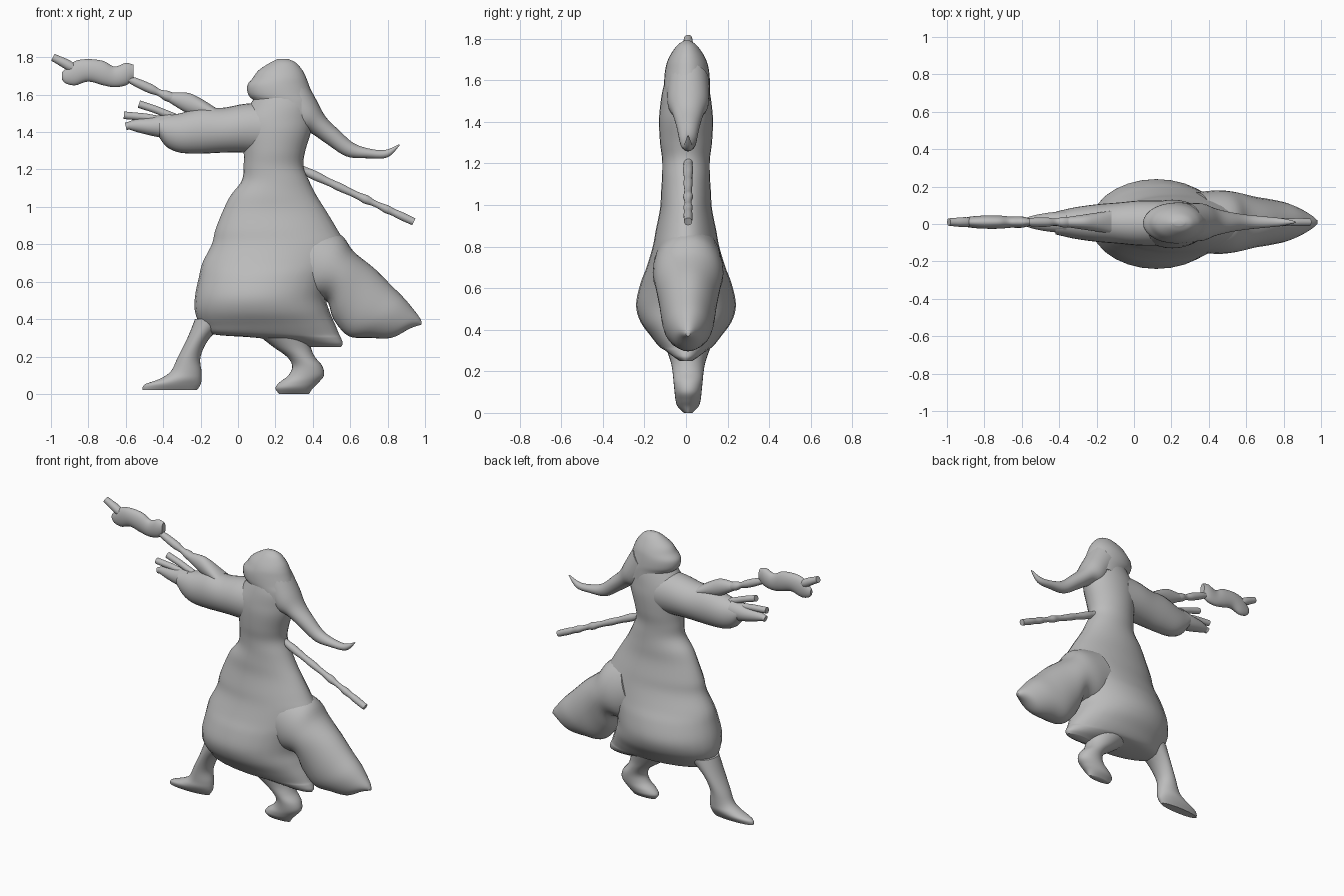
import bpy
import bmesh
import math
import random
from mathutils import Vector

random.seed(4)
SIDES = 28
STEPS = 5

default_cube = bpy.data.objects.get("Cube")
if default_cube:
    bpy.data.objects.remove(default_cube, do_unlink=True)

# One plain grey for the whole figure
stone = bpy.data.materials.new("stone grey")
stone.use_nodes = True
grey = (.5, .5, .5, 1)
stone.diffuse_color = grey
stone.node_tree.nodes["Principled BSDF"].inputs["Base Color"].default_value = grey


def smooth_between(before, start, end, after, t):
    """Catmull-Rom blend of one number between start and end."""
    slope_in = (end - before) / 2
    slope_out = (after - start) / 2
    rest = t * t * (3 - 2 * t)
    return (start + (end - start) * rest
            + slope_in * t * (1 - t) ** 2
            - slope_out * t * t * (1 - t))


def refine(sections):
    """Add smooth in-between sections along a loft."""
    last = len(sections) - 1
    result = []
    for i in range(last):
        before, after = sections[max(i - 1, 0)], sections[min(i + 2, last)]
        for step in range(STEPS):
            result.append([smooth_between(*values, step / STEPS) for values in
                           zip(before, sections[i], sections[i + 1], after)])
    result.append(list(sections[last]))
    return result


def loft(name, sections, y_shift=0):
    """Skin oval sections given as edge point, opposite edge point and half depth."""
    bm = bmesh.new()
    rings = []
    for xa, za, xb, zb, depth in refine(sections):
        edge_a, edge_b = Vector((xa, 0, za)), Vector((xb, 0, zb))
        middle, reach = (edge_a + edge_b) / 2, (edge_b - edge_a) / 2
        ring = []
        for k in range(SIDES):
            angle = math.tau * k / SIDES
            point = middle + reach * math.cos(angle)
            point.y = y_shift + depth * math.sin(angle)
            ring.append(bm.verts.new(point))
        rings.append(ring)
    for lower, upper in zip(rings, rings[1:]):
        for k in range(SIDES):
            n = (k + 1) % SIDES
            bm.faces.new((lower[k], lower[n], upper[n], upper[k]))
    bm.faces.new(rings[0][::-1])
    bm.faces.new(rings[-1])
    bmesh.ops.recalc_face_normals(bm, faces=bm.faces)
    mesh = bpy.data.meshes.new(name)
    bm.to_mesh(mesh)
    bm.free()
    mesh.materials.append(stone)
    part = bpy.data.objects.new(name, mesh)
    bpy.context.collection.objects.link(part)
    bpy.ops.object.select_all(action="DESELECT")
    part.select_set(True)
    bpy.context.view_layer.objects.active = part
    bpy.ops.object.shade_smooth_by_angle(angle=math.radians(50))
    return part


def stacked(name, rows, y_shift=0):
    """Loft upward through level rows: height, left edge, right edge, half depth."""
    return loft(name, [(a, z, b, z, d) for z, a, b, d in rows], y_shift)


def sideways(name, columns, y_shift=0):
    """Loft along x through upright columns: x, bottom, top, half depth."""
    return loft(name, [(x, a, x, b, d) for x, a, b, d in columns], y_shift)


def rod(name, points, radius, y_shift=.01, knobs=0.0):
    """Thin rod through (x, z) points, with optional random knobbly thickness."""
    sections = []
    for start, end in zip(points, points[1:]):
        a, b = Vector(start), Vector(end)
        across = Vector((a.y - b.y, b.x - a.x)).normalized()
        count = max(2, round((b - a).length / .04))
        for i in range(count + 1):
            if i == 0 and sections:
                continue
            r = radius * (1 + random.uniform(-knobs, knobs))
            p = a.lerp(b, i / count)
            sections.append((*(p + across * r), *(p - across * r), r))
    return loft(name, sections, y_shift)


# Robe: flared skirt rising into the waist and shoulders
stacked("robe", [
    (.25, .35, .55, .03), (.27, .3, .56, .06), (.3, .1, .55, .1),
    (.32, -.14, .54, .13), (.37, -.2, .52, .17), (.44, -.23, .49, .22),
    (.52, -.23, .47, .24), (.62, -.21, .5, .22), (.7, -.19, .55, .19),
    (.8, -.14, .57, .16), (.88, -.12, .53, .145), (.98, -.08, .47, .125),
    (1.06, -.04, .42, .12), (1.14, .02, .38, .115), (1.22, .03, .35, .115),
    (1.3, .03, .36, .125), (1.4, .02, .39, .13), (1.47, .02, .4, .125),
    (1.54, .06, .4, .115), (1.6, .1, .37, .1)])

# Robe tail blown out to the left
loft("robe_tail", [
    (.25, .55, .42, .9, .16), (.35, .5, .55, .85, .17),
    (.47, .5, .62, .76, .16), (.51, .4, .73, .67, .14),
    (.59, .31, .82, .58, .125), (.7, .3, .89, .51, .105),
    (.82, .3, .94, .45, .07), (.92, .35, .97, .41, .035),
    (.98, .37, .98, .39, .01)], .01)

# Hood with its long trailing tip
stacked("hood", [
    (1.5, .12, .42, .11), (1.56, .09, .42, .11), (1.6, .055, .4, .11),
    (1.65, .05, .38, .105), (1.69, .08, .365, .095), (1.73, .11, .345, .075),
    (1.77, .17, .31, .045), (1.79, .21, .27, .015)], .005)
loft("hood_tip", [
    (.2, 1.52, .36, 1.68, .1), (.3, 1.42, .42, 1.57, .1),
    (.38, 1.4, .47, 1.48, .075), (.47, 1.34, .54, 1.41, .055),
    (.58, 1.27, .62, 1.34, .04), (.69, 1.26, .71, 1.31, .03),
    (.8, 1.265, .79, 1.305, .02), (.865, 1.33, .86, 1.335, .004)], .01)

# Raised right arm with a wide sleeve and open hand
sideways("sleeve", [
    (.15, 1.28, 1.56, .12), (.03, 1.29, 1.55, .12), (-.08, 1.29, 1.53, .11),
    (-.2, 1.285, 1.53, .1), (-.31, 1.29, 1.5, .085), (-.38, 1.32, 1.49, .07),
    (-.42, 1.37, 1.48, .06)], .005)
sideways("hand", [
    (-.36, 1.36, 1.5, .06), (-.46, 1.38, 1.48, .05),
    (-.54, 1.4, 1.47, .035), (-.6, 1.42, 1.45, .015)], .01)
fingers = {
    "upper_finger": [(-.34, 1.48), (-.44, 1.52), (-.53, 1.55)],
    "middle_finger": [(-.38, 1.46), (-.5, 1.48), (-.61, 1.49)],
    "lower_finger": [(-.42, 1.44), (-.52, 1.45), (-.6, 1.43)],
}
for finger, path in fingers.items():
    rod(finger, path, .02)

# Staff: gripping fist, shaft and gnarled head
sideways("fist", [
    (-.12, 1.47, 1.53, .06), (-.2, 1.48, 1.58, .05),
    (-.27, 1.5, 1.61, .04), (-.37, 1.56, 1.61, .025)], .01)
rod("staff_shaft", [(-.2, 1.52), (-.42, 1.61), (-.62, 1.7)], .023, knobs=.25)
sideways("staff_head", [
    (-.56, 1.68, 1.76, .02), (-.6, 1.65, 1.77, .03), (-.66, 1.64, 1.75, .03),
    (-.72, 1.65, 1.78, .035), (-.8, 1.67, 1.79, .035), (-.87, 1.65, 1.78, .03),
    (-.92, 1.66, 1.74, .02), (-.94, 1.68, 1.72, .01)], .01)
rod("staff_tip", [(-.86, 1.73), (-.93, 1.77), (-.99, 1.8)], .022, knobs=.2)

# Scabbard hanging behind the waist
rod("scabbard", [(.32, 1.21), (.94, .92)], .021, knobs=.2)

# Legs and feet
stacked("right_leg", [
    (.02, -.51, -.22, .03), (.05, -.5, -.2, .05), (.08, -.42, -.195, .06),
    (.12, -.36, -.195, .06), (.2, -.32, -.2, .065), (.3, -.27, -.15, .08),
    (.4, -.23, -.04, .1)], .01)
stacked("left_leg", [
    (0, .22, .38, .02), (.03, .2, .4, .05), (.06, .22, .43, .06),
    (.1, .27, .46, .065), (.15, .29, .45, .07), (.2, .26, .41, .075),
    (.25, .19, .39, .085), (.32, .1, .38, .11)], .01)
